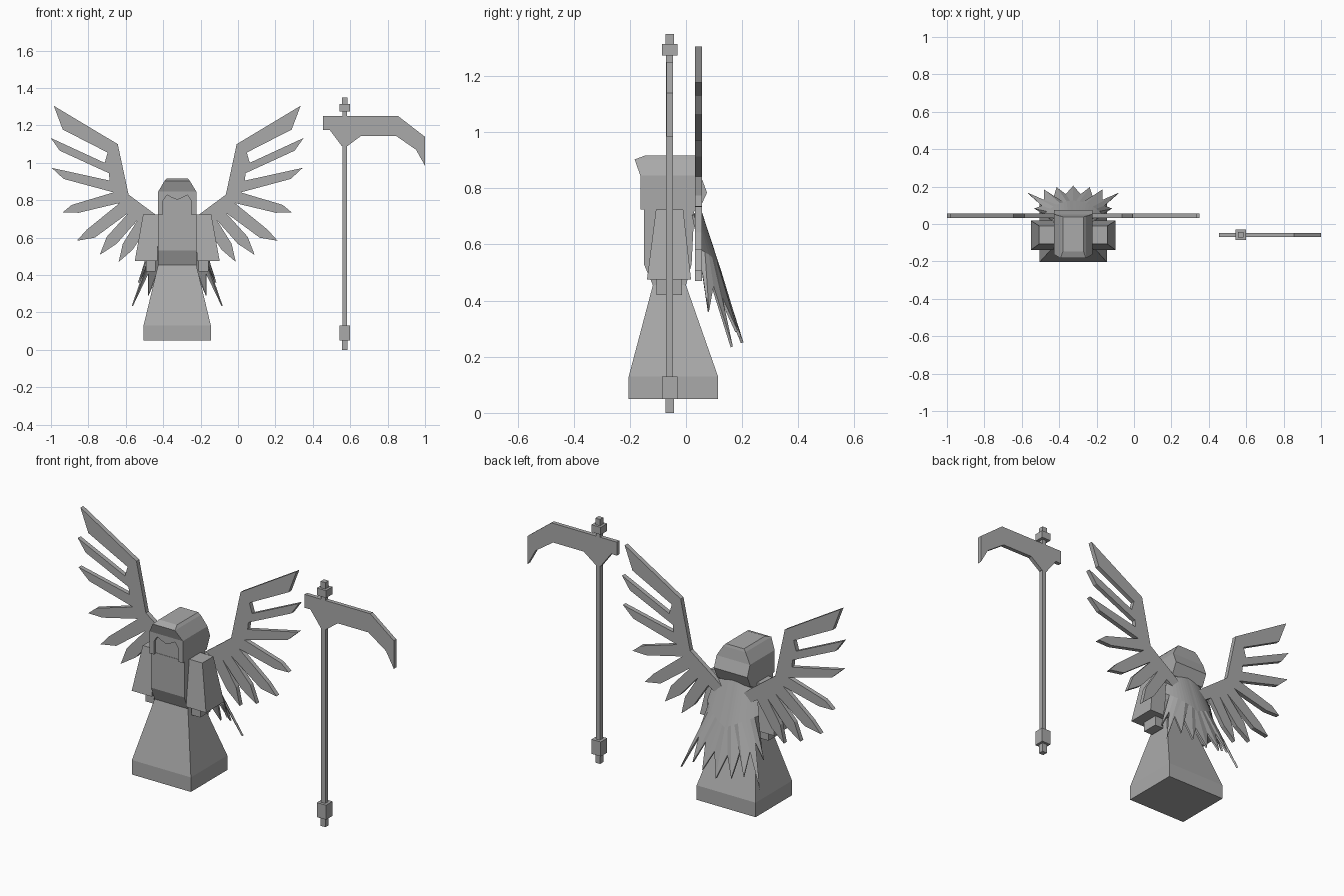
import bpy, bmesh
from mathutils import Vector

cube = bpy.data.objects.get("Cube")
if cube:
    bpy.data.objects.remove(cube, do_unlink=True)

grey = bpy.data.materials.new("stone_grey")
grey.use_nodes = True
GREY = (0.4, 0.4, 0.4, 1)
grey.diffuse_color = GREY
grey.node_tree.nodes["Principled BSDF"].inputs["Base Color"].default_value = GREY

CX = -0.325   # middle of the figure
SX, SY = 0.57, -0.058   # shaft of the scythe


def finish(name, bm):
    bmesh.ops.recalc_face_normals(bm, faces=bm.faces)
    mesh = bpy.data.meshes.new(name)
    bm.to_mesh(mesh)
    bm.free()
    mesh.materials.append(grey)
    obj = bpy.data.objects.new(name, mesh)
    bpy.context.collection.objects.link(obj)
    return obj


def loft(name, rings):
    """Stack of rectangles, each (z, x0, x1, y0, y1)."""
    bm = bmesh.new()
    loops = [[bm.verts.new(p) for p in
              ((a, c, z), (b, c, z), (b, d, z), (a, d, z))]
             for z, a, b, c, d in rings]
    bm.faces.new(loops[0])
    bm.faces.new(loops[-1])
    for low, high in zip(loops, loops[1:]):
        for i in range(4):
            j = (i + 1) % 4
            bm.faces.new((low[i], low[j], high[j], high[i]))
    return finish(name, bm)


def centred(name, rings):
    return loft(name, [(z, CX - h, CX + h, c, d) for z, h, c, d in rings])


def prism(name, outline, y0, y1):
    """Flat x-z outline given thickness in y."""
    bm = bmesh.new()
    face = bm.faces.new([bm.verts.new((x, y0, z)) for x, z in outline])
    ext = bmesh.ops.extrude_face_region(bm, geom=[face])
    moved = [v for v in ext["geom"] if isinstance(v, bmesh.types.BMVert)]
    bmesh.ops.translate(bm, verts=moved, vec=(0, y1 - y0, 0))
    return finish(name, bm)


# Robe and torso
centred("robe", [
    (0.05, 0.18, -0.204, 0.114), (0.13, 0.18, -0.204, 0.114),
    (0.455, 0.102, -0.118, 0.0), (0.53, 0.102, -0.15, 0.02),
    (0.73, 0.102, -0.15, 0.03)])

# Head and hood
centred("head", [(0.72, 0.102, -0.148, 0.045), (0.785, 0.102, -0.148, 0.075),
                 (0.846, 0.102, -0.148, 0.052)])
centred("hood_top", [(0.846, 0.102, -0.163, 0.052),
                     (0.903, 0.068, -0.183, 0.042),
                     (0.917, 0.055, -0.146, 0.038)])
half = [(0.102, 0.846), (0.102, 0.725), (0.075, 0.725), (0.075, 0.797),
        (0.055, 0.828), (0.03, 0.815)]
arch = half + [(0, 0.803)] + [(-x, z) for x, z in reversed(half)]
prism("hood_front", [(CX + x, z) for x, z in arch], -0.163, -0.14)

# Wing outline as distance from the middle and height
WING = [(0.05, 0.67), (0.105, 0.715), (0.26, 0.83), (0.318, 1.10),
        (0.66, 1.305), (0.612, 1.178), (0.372, 1.055), (0.388, 1.0),
        (0.676, 1.133), (0.628, 1.065), (0.366, 0.945), (0.361, 0.905),
        (0.671, 0.973), (0.607, 0.914), (0.34, 0.842),
        (0.564, 0.775), (0.612, 0.735), (0.527, 0.733), (0.308, 0.785),
        (0.484, 0.642), (0.537, 0.583), (0.441, 0.6), (0.26, 0.733),
        (0.377, 0.604), (0.414, 0.508), (0.324, 0.567), (0.211, 0.695),
        (0.291, 0.567), (0.313, 0.47), (0.238, 0.535), (0.15, 0.668),
        (0.09, 0.63)]

for side, s in (("left", 1), ("right", -1)):
    # Sleeve, hand and wing
    def span(a, b):
        return sorted((CX + s * a, CX + s * b))
    loft(side + "_sleeve", [(0.475, *span(0.105, 0.227), -0.139, 0.018),
                            (0.725, *span(0.102, 0.182), -0.107, -0.01)])
    loft(side + "_hand", [(z, *span(0.115, 0.168), -0.105, -0.015)
                          for z in (0.42, 0.48)])
    prism(side + "_wing", [(CX + s * x, z) for x, z in WING], 0.032, 0.057)

# Feathered cape: hem points from the middle outwards, tips and notches in turn
HEM = [(0, 0.2, 0.25), (0.04, 0.155, 0.37), (0.088, 0.192, 0.27),
       (0.105, 0.14, 0.40), (0.155, 0.18, 0.29), (0.155, 0.125, 0.41),
       (0.24, 0.163, 0.235), (0.165, 0.095, 0.45), (0.205, 0.08, 0.36),
       (0.145, 0.055, 0.52)]
bm = bmesh.new()
n = len(HEM) - 1
for s in (1, -1):
    rows = []
    for i, hem in enumerate(HEM):
        t = i / n
        top = Vector((0.125 * t, 0.045 - 0.02 * t * t, 0.735 - 0.03 * t))
        mid = Vector((0.155 * t, 0.12 - 0.07 * t * t, 0.50 + 0.08 * t))
        rows.append([bm.verts.new((CX + s * p.x, p.y, p.z))
                     for p in (top, mid, Vector(hem))])
    for a, b in zip(rows, rows[1:]):
        for k in range(2):
            bm.faces.new((a[k], b[k], b[k + 1], a[k + 1]))
bmesh.ops.remove_doubles(bm, verts=bm.verts, dist=0.0005)
cape = finish("feather_cape", bm)
thick = cape.modifiers.new("thickness", "SOLIDIFY")
thick.thickness = 0.01
thick.offset = 0


# Scythe
def block(name, z0, z1, r):
    loft(name, [(z, SX - r, SX + r, SY - r, SY + r) for z in (z0, z1)])


block("scythe_shaft", 0.04, 1.3, 0.0125)
block("scythe_foot", 0, 0.05, 0.0145)
block("scythe_lower_collar", 0.05, 0.13, 0.028)
block("scythe_upper_collar", 1.274, 1.315, 0.028)
block("scythe_tip", 1.315, 1.35, 0.0145)
prism("scythe_blade", [
    (0.455, 1.25), (0.856, 1.25), (1.0, 1.139), (1.0, 0.984), (0.952, 1.07),
    (0.845, 1.144), (0.658, 1.144), (0.585, 1.09), (0.555, 1.09),
    (0.49, 1.176), (0.455, 1.176)], SY - 0.011, SY + 0.011)
